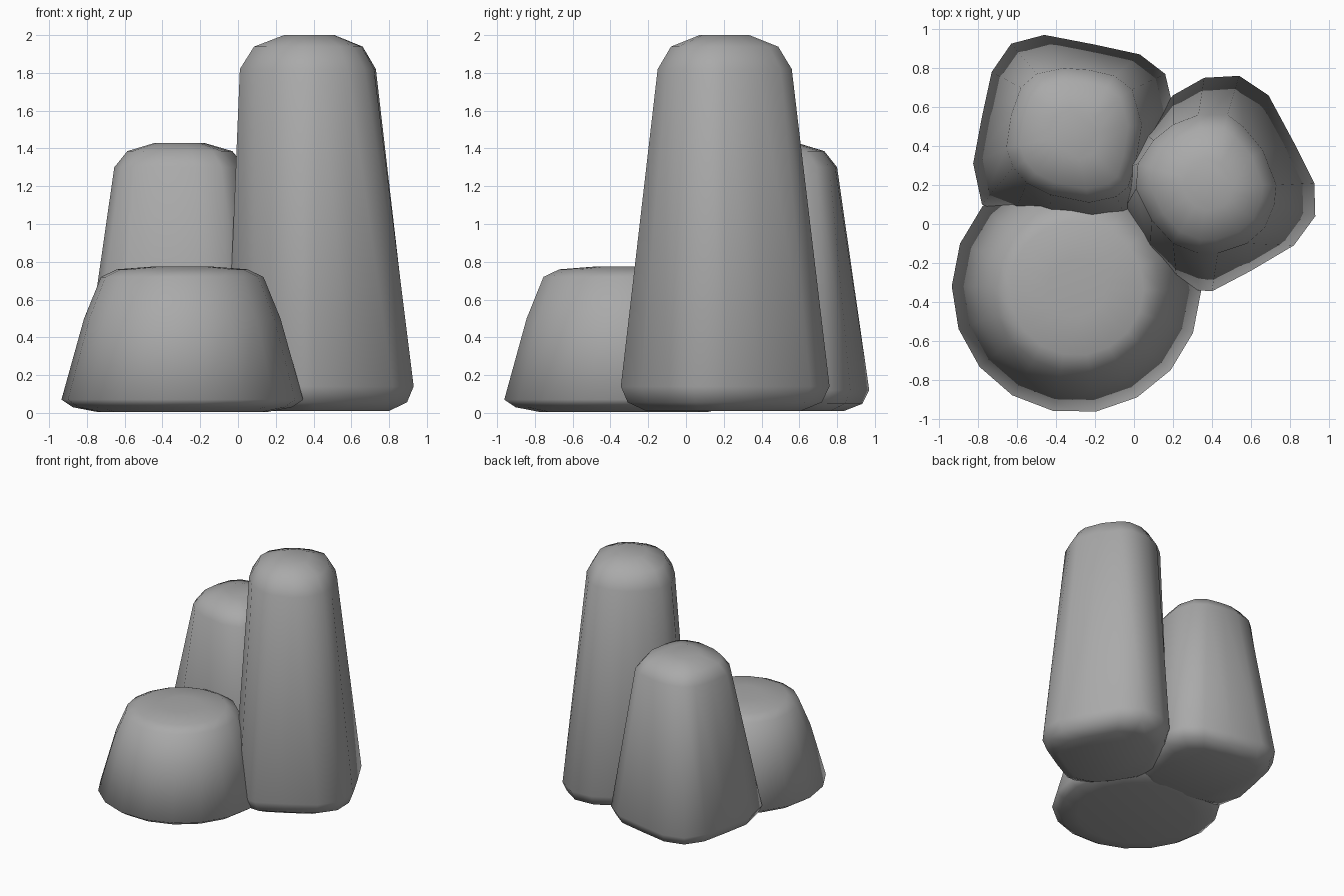
import bpy
import bmesh
import math
from mathutils import Vector

cube = bpy.data.objects.get("Cube")
if cube:
    bpy.data.objects.remove(cube, do_unlink=True)

stone = bpy.data.materials.new("stone grey")
stone.use_nodes = True
grey = (0.4, 0.4, 0.4, 1.0)
stone.diffuse_color = grey
stone.node_tree.nodes["Principled BSDF"].inputs["Base Color"].default_value = grey


def ring_at(outline, height, scale=1.0):
    """Place a flat outline at a height, shrunk towards its middle."""
    points = [Vector(p) for p in outline]
    middle = sum(points, Vector((0, 0))) / len(points)
    return [(*(middle + (p - middle) * scale), height) for p in points]


def loft(name, rings):
    """Skin a stack of equal rings, close both ends and smooth the result."""
    bm = bmesh.new()
    loops = [[bm.verts.new(co) for co in ring] for ring in rings]
    count = len(loops[0])
    for low, high in zip(loops, loops[1:]):
        for i in range(count):
            j = (i + 1) % count
            bm.faces.new((low[i], low[j], high[j], high[i]))
    bm.faces.new(loops[0])
    bm.faces.new(loops[-1])
    bmesh.ops.recalc_face_normals(bm, faces=bm.faces[:])
    mesh = bpy.data.meshes.new(name)
    bm.to_mesh(mesh)
    bm.free()
    mesh.materials.append(stone)
    obj = bpy.data.objects.new(name, mesh)
    bpy.context.collection.objects.link(obj)
    bpy.ops.object.select_all(action="DESELECT")
    obj.select_set(True)
    bpy.context.view_layer.objects.active = obj
    bpy.ops.object.shade_smooth_by_angle(angle=math.radians(75))
    return obj


def pillar(name, foot, shoulder, foot_z, shoulder_z, top_z):
    """Tapered pillar with a softened foot and a domed head."""
    rise = top_z - shoulder_z
    loft(name, [
        ring_at(foot, 0.01, 0.74),
        ring_at(foot, foot_z * 0.4, 0.93),
        ring_at(foot, foot_z),
        ring_at(shoulder, shoulder_z),
        ring_at(shoulder, shoulder_z + rise * 0.66, 0.8),
        ring_at(shoulder, top_z, 0.37),
    ])


# Tall pillar
pillar(
    "tall_rock",
    [(.2, .66), (.36, .75), (.54, .76), (.69, .66),
     (.83, .4), (.925, .21), (.93, .04), (.82, -.11),
     (.6, -.24), (.4, -.345), (.33, -.34), (.22, -.3),
     (.08, -.17), (-.06, .06), (-.07, .28), (.05, .47)],
    [(.2, .51), (.33, .56), (.48, .56), (.56, .5),
     (.66, .38), (.73, .2), (.72, .1), (.67, -.02),
     (.58, -.1), (.43, -.15), (.33, -.15), (.2, -.1),
     (.09, .02), (.01, .18), (.02, .31), (.1, .43)],
    0.14, 1.82, 2.0)

# Middle pillar
pillar(
    "middle_rock",
    [(-.63, .925), (-.46, .97), (-.2, .92), (.03, .87),
     (.16, .77), (.2, .6), (.15, .35), (.08, .1),
     (-.03, .01), (-.2, -.02), (-.42, 0), (-.62, .04),
     (-.78, .1), (-.825, .31), (-.78, .55), (-.73, .78)],
    [(-.5, .77), (-.36, .8), (-.23, .79), (-.1, .76),
     (-.01, .69), (.04, .51), (.01, .32), (-.03, .19),
     (-.09, .14), (-.23, .11), (-.43, .15), (-.55, .21),
     (-.62, .29), (-.655, .39), (-.63, .56), (-.58, .7)],
    0.12, 1.3, 1.43)

# Low round boulder
sides = 18
turn = math.radians(-81)
circle = [(-.295 + math.cos(turn + math.tau * i / sides),
           -.33 + math.sin(turn + math.tau * i / sides)) for i in range(sides)]
profile = [(0.005, .45), (.03, .58), (.07, .64), (.5, .52),
           (.72, .43), (.76, .345), (.775, .15)]
loft("low_rock", [ring_at(circle, z, radius) for z, radius in profile])
